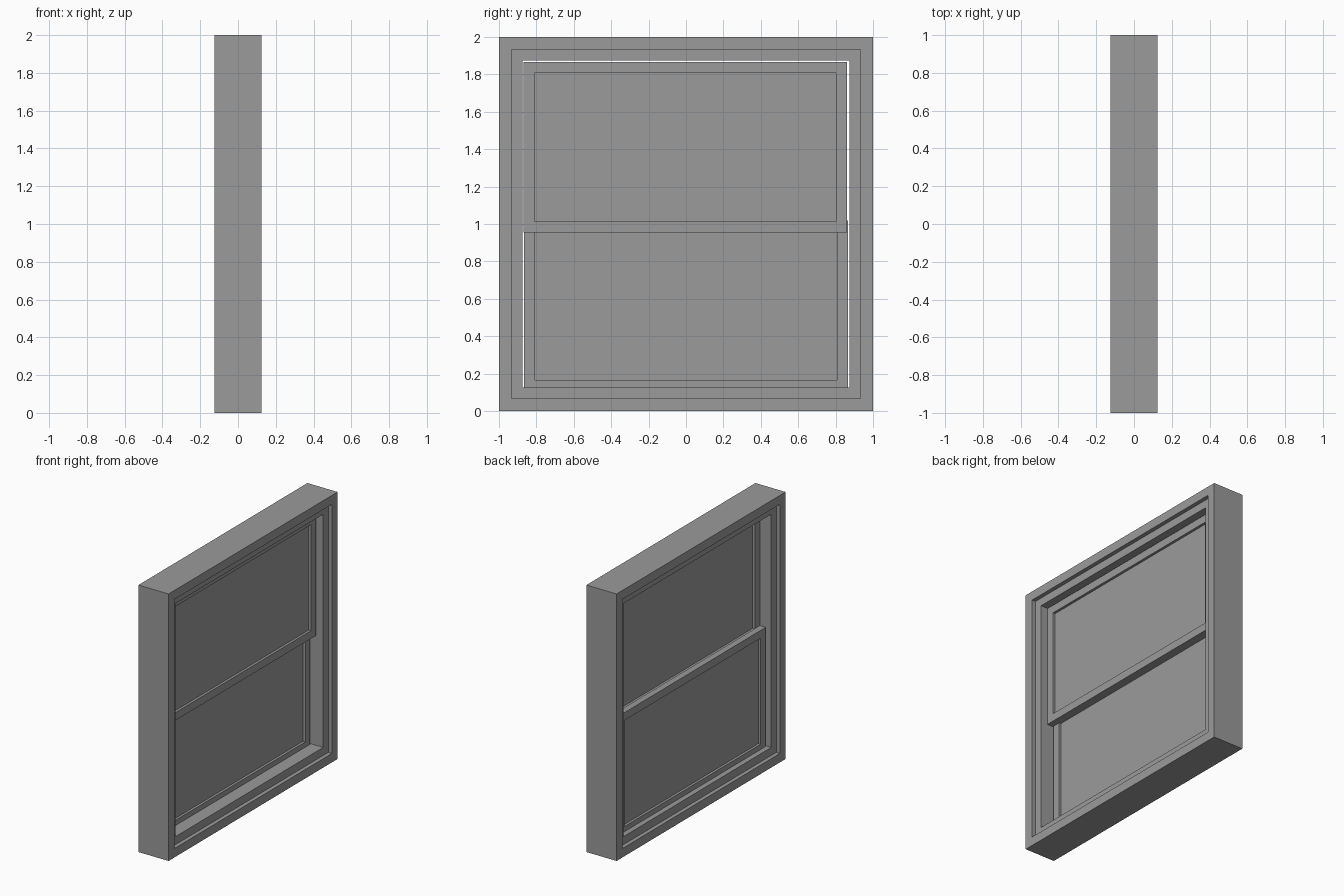
import bpy, bmesh

if "Cube" in bpy.data.objects:
    bpy.data.objects.remove(bpy.data.objects["Cube"])

# Dark grey paint shared by every part
grey = bpy.data.materials.new("dark_grey")
grey.diffuse_color = (0.328, 0.328, 0.328, 1)
grey.use_nodes = True
grey.node_tree.nodes["Principled BSDF"].inputs["Base Color"].default_value = grey.diffuse_color


def swept_ring(name, y0, y1, z0, z1, profile):
    """Sweep a closed (inset, x) profile around a rectangle, with mitred corners."""
    bm = bmesh.new()
    loops = []
    for inset, x in profile:
        a, b, c, d = y0 + inset, y1 - inset, z0 + inset, z1 - inset
        loops.append([bm.verts.new((x, y, z)) for y, z in ((a, c), (b, c), (b, d), (a, d))])
    for i, cur in enumerate(loops):
        nxt = loops[(i + 1) % len(loops)]
        for k in range(4):
            m = (k + 1) % 4
            bm.faces.new((cur[k], cur[m], nxt[m], nxt[k]))
    return finish(name, bm)


def box(name, x0, x1, y0, y1, z0, z1):
    bm = bmesh.new()
    bmesh.ops.create_cube(bm, size=1)
    for v in bm.verts:
        v.co = ((x0, x1)[v.co.x > 0], (y0, y1)[v.co.y > 0], (z0, z1)[v.co.z > 0])
    return finish(name, bm)


def finish(name, bm):
    bmesh.ops.recalc_face_normals(bm, faces=bm.faces)
    mesh = bpy.data.meshes.new(name)
    bm.to_mesh(mesh)
    bm.free()
    mesh.materials.append(grey)
    obj = bpy.data.objects.new(name, mesh)
    bpy.context.collection.objects.link(obj)
    return obj


def sash(name, x0, x1, yc, z0):
    """Sliding sash: square-section border with a recessed pane."""
    half, height, rail = 0.865, 0.912, 0.059
    y0, y1, z1 = yc - half, yc + half, z0 + height
    swept_ring(name + "_sash", y0, y1, z0, z1,
               [(0, x0), (0, x1), (rail, x1), (rail, x0)])
    xm = (x0 + x1) / 2
    box(name + "_pane", xm - 0.005, xm + 0.005,
        y0 + rail, y1 - rail, z0 + rail, z1 - rail)


# Outer frame: full-depth rim with a shallower inner step on both faces
D, S = 0.125, 0.095
swept_ring("window_frame", -1, 1, 0, 2,
           [(0, -D), (0, D), (0.067, D), (0.067, S),
            (0.127, S), (0.127, -S), (0.067, -S), (0.067, -D)])

# Two overlapping sashes, one on each side of the centre plane
sash("upper", -0.005, 0.043, -0.003, 0.955)
sash("lower", -0.055, -0.007, 0.0, 0.107)
